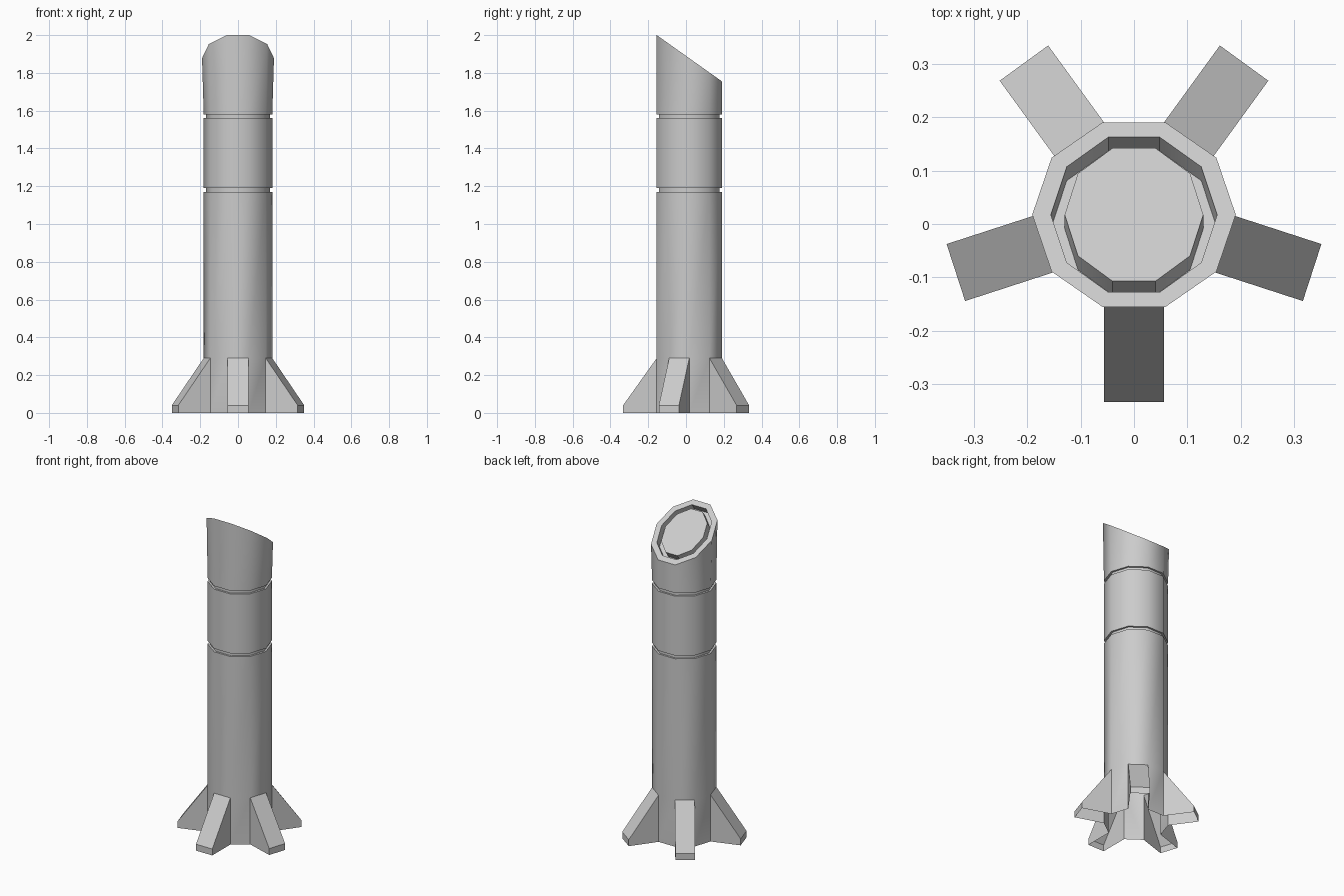
import bpy, bmesh
from math import cos, sin, pi, radians
from mathutils import Vector

if "Cube" in bpy.data.objects:
    bpy.data.objects.remove(bpy.data.objects["Cube"])

N = 10
CY = 0.0175                 # axis of the tube
R = 0.1814                  # tube circumradius
AP = R * cos(pi / N)        # tube apothem
SLOPE = 0.71                # fall of the slanted top from front to back
NORMAL = Vector((0, SLOPE, 1)).normalized()


def finish(name, bm, angle=40):
    bmesh.ops.recalc_face_normals(bm, faces=bm.faces)
    for f in bm.faces:
        f.smooth = True
    for e in bm.edges:
        e.smooth = len(e.link_faces) == 2 and e.calc_face_angle(0) < radians(angle)
    me = bpy.data.meshes.new(name)
    bm.to_mesh(me)
    bm.free()
    ob = bpy.data.objects.new(name, me)
    bpy.context.collection.objects.link(ob)
    return ob


def circle(r, sx=1.0):
    return [Vector((r * sx * cos(2 * pi * i / N), CY + r * sin(2 * pi * i / N), 0)) for i in range(N)]


def level(bm, r, z):
    return [bm.verts.new(p + Vector((0, 0, z))) for p in circle(r)]


def slanted(bm, r, sx, depth=0.0):
    ring = []
    for p in circle(r, sx):
        p.z = 2.0 - SLOPE * (p.y - (CY - AP))
        ring.append(bm.verts.new(p - NORMAL * depth))
    return ring


def bridge(bm, rings, skip=()):
    for a, b in zip(rings, rings[1:]):
        for i in range(N):
            j = (i + 1) % N
            if a is rings[0] and i in skip:
                continue
            bm.faces.new((a[i], a[j], b[j], b[i]))


# Tube: open foot, two grooves, slanted rim with a recessed channel and inner plate
FIN_SIDES = [1, 3, 5, 7, 9]
bm = bmesh.new()
GR = R - 0.012
rings = [level(bm, r, z) for r, z in (
    (R, 0), (R, 0.29),
    (R, 1.17), (GR, 1.17), (GR, 1.19), (R, 1.19),
    (R, 1.56), (GR, 1.56), (GR, 1.58), (R, 1.58))]
rings += [slanted(bm, R, 1.05),
          slanted(bm, 0.1525, 1.02),
          slanted(bm, 0.1525, 1.02, 0.045),
          slanted(bm, 0.131, 0.99, 0.045),
          slanted(bm, 0.131, 0.99)]
bridge(bm, rings, skip=FIN_SIDES)
bm.faces.new(rings[-1])
finish("tube", bm)

# Foot fins: hollow wedges growing out of every second side
for n, side in enumerate(FIN_SIDES):
    a = 2 * pi * (side + 0.5) / N
    out, across = Vector((cos(a), sin(a), 0)), Vector((-sin(a), cos(a), 0))
    bm = bmesh.new()
    profile = [(AP, 0), (AP, 0.29), (0.3505, 0.04), (0.3505, 0)]
    sides = []
    for s in (-1, 1):
        w = s * R * sin(pi / N)
        sides.append([bm.verts.new(Vector((0, CY, z)) + out * d + across * w) for d, z in profile])
    for s in sides:
        bm.faces.new(s)
    for i in (1, 2):
        bm.faces.new((sides[0][i], sides[0][i + 1], sides[1][i + 1], sides[1][i]))
    finish(f"foot_fin_{n + 1}", bm, 20)
